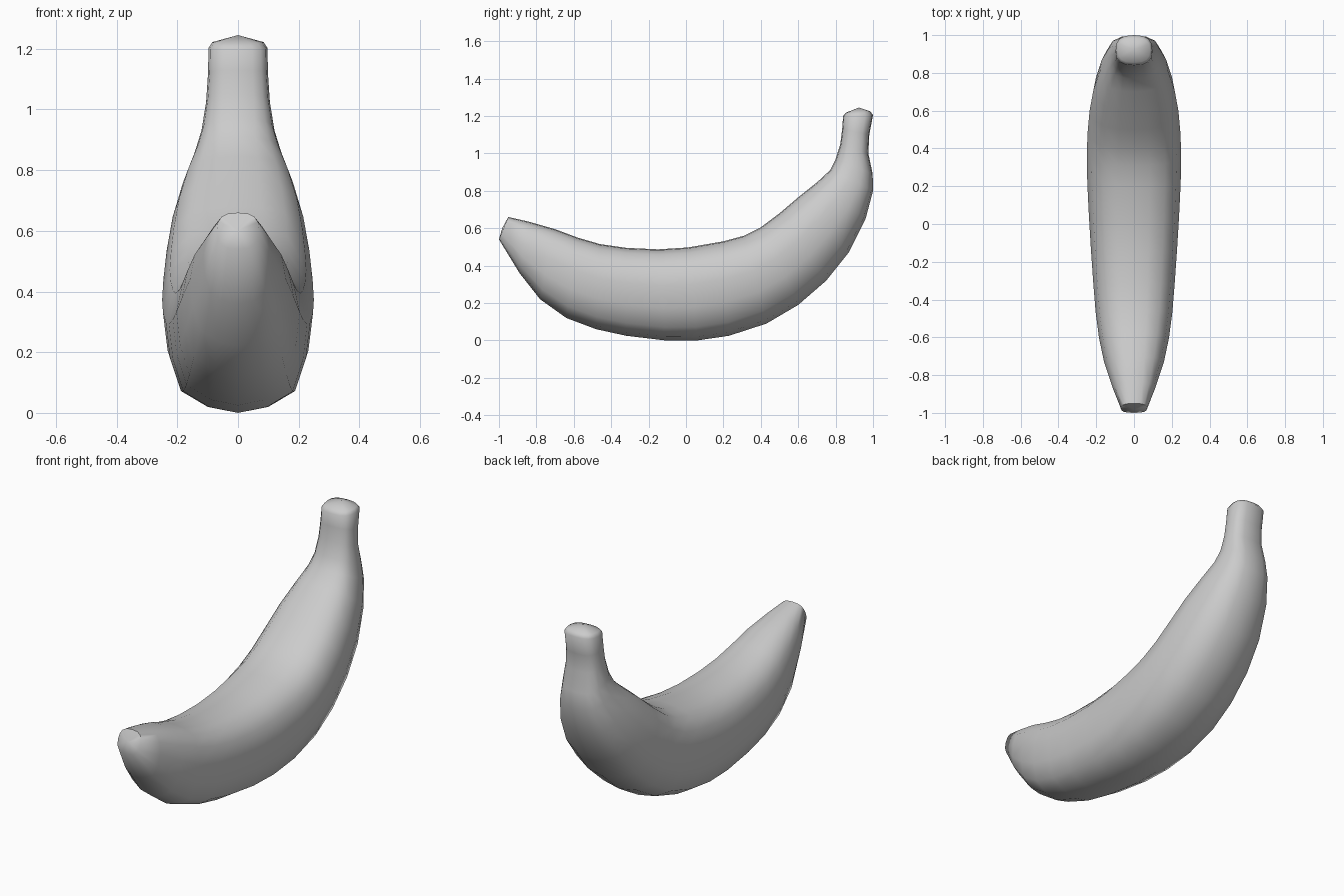
import bpy, bmesh, math

if "Cube" in bpy.data.objects:
    bpy.data.objects.remove(bpy.data.objects["Cube"])

# stations along the fruit: outer y, outer z, inner y, inner z, half width, roundness
STATIONS = [
    (-1.00, .54, -.95, .66, .07, 1), (-.89, .36, -.84, .635, .115, .4),
    (-.78, .22, -.70, .595, .158, .1), (-.64, .12, -.58, .55, .185, 0),
    (-.48, .06, -.46, .515, .203, 0), (-.32, .025, -.32, .495, .215, 0),
    (-.11, 0, -.15, .487, .228, 0), (.06, 0, .01, .497, .238, 0),
    (.23, .025, .20, .53, .247, 0), (.43, .09, .31, .56, .25, 0),
    (.60, .19, .40, .605, .246, 0), (.75, .32, .50, .68, .235, 0),
    (.87, .47, .60, .765, .215, 0), (.96, .65, .70, .845, .18, .2),
    (1.0, .80, .77, .91, .142, .5), (.998, .89, .80, .97, .12, .8),
    (.975, 1.0, .825, 1.05, .105, 1), (.98, 1.1, .835, 1.13, .099, 1),
    (1.0, 1.205, .84, 1.20, .097, 1), (.985, 1.225, .855, 1.218, .085, 1),
]
# half cross-section of the body (width fraction, outer-to-inner fraction)
HALF = [(0, 0), (.42, .04), (.79, .145), (.94, .36), (1, .6),
        (.9, .81), (.66, .94), (.33, .99), (0, 1)]


def section(roundness):
    pts = []
    for i, (w, t) in enumerate(HALF):
        # rounded square used on the stem and tip
        a = math.pi * i / 8
        s, c = math.sin(a), math.cos(a)
        rw = abs(s) ** .75 if 0 < i < 8 else 0
        rt = .5 - .5 * math.copysign(abs(c) ** .75, c)
        pts.append((w + (rw - w) * roundness, t + (rt - t) * roundness))
    return pts + [(-w, t) for w, t in pts[-2:0:-1]]


bm = bmesh.new()
rings = []
for oy, oz, iy, iz, hw, rnd in STATIONS:
    rings.append([bm.verts.new((w * hw, oy + (iy - oy) * t, oz + (iz - oz) * t))
                  for w, t in section(rnd)])
n = len(rings[0])

# skin
for a, b in zip(rings, rings[1:]):
    for i in range(n):
        j = (i + 1) % n
        bm.faces.new((a[i], a[j], b[j], b[i]))

# blossom end and stem end caps
for ring, apex in ((rings[0], (0, -.982, .602)), (rings[-1], (0, .925, 1.245))):
    v = bm.verts.new(apex)
    for i in range(n):
        bm.faces.new((ring[i], ring[(i + 1) % n], v))

bmesh.ops.recalc_face_normals(bm, faces=bm.faces)
mesh = bpy.data.meshes.new("banana")
bm.to_mesh(mesh)
bm.free()
banana = bpy.data.objects.new("banana", mesh)
bpy.context.collection.objects.link(banana)
bpy.context.view_layer.objects.active = banana
banana.select_set(True)
bpy.ops.object.shade_smooth_by_angle(angle=math.radians(70))
